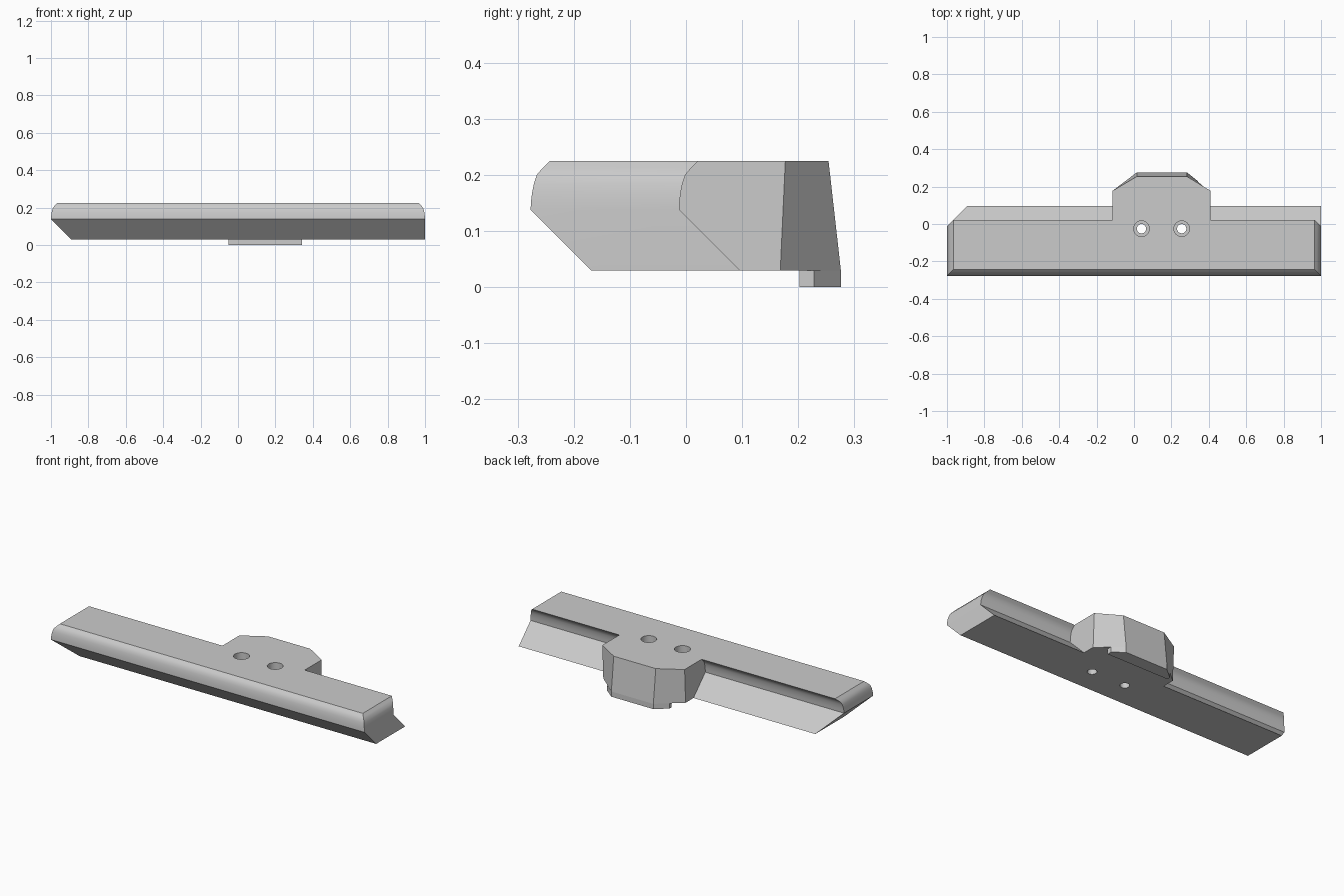
import bpy, bmesh, math

if "Cube" in bpy.data.objects:
    bpy.data.objects.remove(bpy.data.objects["Cube"], do_unlink=True)

grey = bpy.data.materials.new("light grey")
grey.use_nodes = True
colour = (0.6, 0.6, 0.6, 1)
grey.diffuse_color = colour
grey.node_tree.nodes["Principled BSDF"].inputs["Base Color"].default_value = colour


def loft(name, rings):
    """Closed solid through rings of equal point count, from bottom to top."""
    bm = bmesh.new()
    layers = [[bm.verts.new(p) for p in ring] for ring in rings]
    n = len(layers[0])
    for low, high in zip(layers, layers[1:]):
        for i in range(n):
            j = (i + 1) % n
            bm.faces.new((low[i], low[j], high[j], high[i]))
    bm.faces.new(layers[0][::-1])
    bm.faces.new(layers[-1])
    bmesh.ops.recalc_face_normals(bm, faces=bm.faces)
    mesh = bpy.data.meshes.new(name)
    bm.to_mesh(mesh)
    bm.free()
    obj = bpy.data.objects.new(name, mesh)
    mesh.materials.append(grey)
    bpy.context.collection.objects.link(obj)
    return obj


def combine(target, other, operation):
    bpy.context.view_layer.objects.active = target
    mod = target.modifiers.new(operation.title(), 'BOOLEAN')
    mod.operation = operation
    mod.solver = 'EXACT'
    mod.object = other
    bpy.ops.object.modifier_apply(modifier=mod.name)
    bpy.data.objects.remove(other, do_unlink=True)


BASE, TOP = 0.03, 0.225

# Long bar: inset at each height, leaning back below and rounded above
bar_levels = [(BASE, 0.108), (0.138, 0), (0.155, 0.001), (0.17, 0.003),
              (0.185, 0.006), (0.2, 0.011), (0.212, 0.021), (TOP, 0.034)]
rings = []
for z, inset in bar_levels:
    left = 1 - (inset if z > 0.138 else 0)
    right, front, back = inset - 1, inset - 0.277, inset - 0.012
    rings.append([(right, front, z), (left, front, z), (left, back, z), (right, back, z)])
bar = loft("mounting_bar", rings)


# Rear tab with chamfered corners and a back that leans outward below
def tab_ring(z, shoulder, back):
    return [(-0.115, -0.1, z), (0.41, -0.1, z), (0.41, shoulder, z),
            (0.283, back, z), (0.015, back, z), (-0.115, shoulder, z)]


tab = loft("rear_tab", [tab_ring(BASE, 0.168, 0.276), tab_ring(TOP, 0.177, 0.254)])
combine(bar, tab, 'UNION')

# Lip hanging below the back of the tab
lip_outline = [(-0.05, 0.202), (0.343, 0.202), (0.343, 0.228),
               (0.283, 0.276), (0.015, 0.276), (-0.05, 0.222)]
lip = loft("hanging_lip", [[(x, y, z) for x, y in lip_outline] for z in (0, BASE)])

# Two counterbored screw holes
for x in (0.04, 0.255):
    for radius, low in ((0.042, 0.12), (0.025, -0.1)):
        def circle(z):
            steps = [2 * math.pi * i / 24 for i in range(24)]
            return [(x + radius * math.cos(a), -0.025 + radius * math.sin(a), z) for a in steps]
        cutter = loft("hole_cutter", [circle(low), circle(0.3)])
        cutter.hide_render = True
        combine(bar, cutter, 'DIFFERENCE')

# Smooth the rounded edge and holes, keep creases sharp
bpy.ops.object.select_all(action='DESELECT')
bar.select_set(True)
bpy.context.view_layer.objects.active = bar
bpy.ops.object.shade_smooth_by_angle(angle=math.radians(30))
